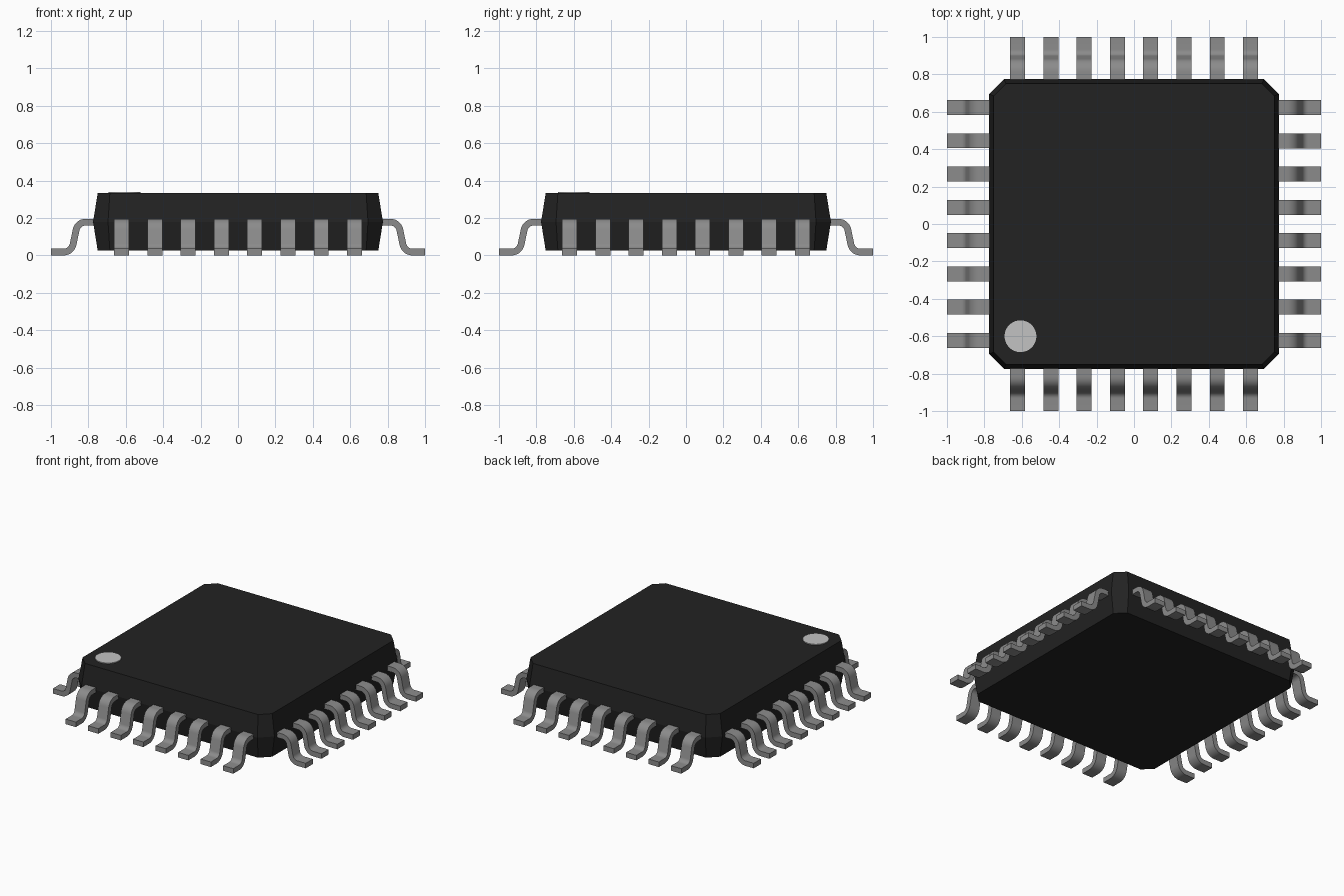
import bpy, bmesh, math
from mathutils import Vector, Matrix

if "Cube" in bpy.data.objects:
    bpy.data.objects.remove(bpy.data.objects["Cube"])


def material(name, value):
    m = bpy.data.materials.new(name)
    m.use_nodes = True
    col = (value, value, value, 1)
    m.diffuse_color = col
    m.node_tree.nodes["Principled BSDF"].inputs["Base Color"].default_value = col
    return m


BLACK = material("black plastic", 0.016)
METAL = material("grey metal", 0.26)
PALE = material("pale grey mark", 0.54)


def finish(name, bm, mat):
    bmesh.ops.recalc_face_normals(bm, faces=bm.faces)
    me = bpy.data.meshes.new(name)
    bm.to_mesh(me)
    bm.free()
    me.materials.append(mat)
    ob = bpy.data.objects.new(name, me)
    bpy.context.collection.objects.link(ob)
    return ob


# Package body: chamfered square, widest at mid height
def chamfered_square(h, c, z):
    pts = []
    for k in range(4):
        rot = Matrix.Rotation(k * math.pi / 2, 3, 'Z')
        pts += [rot @ Vector((h, -c, z)), rot @ Vector((h, c, z))]
    return pts


bm = bmesh.new()
rings = [[bm.verts.new(p) for p in chamfered_square(h, c, z)]
         for h, c, z in ((0.75, 0.685, 0.025), (0.775, 0.695, 0.18), (0.75, 0.685, 0.333))]
for a, b in zip(rings, rings[1:]):
    for i in range(8):
        j = (i + 1) % 8
        bm.faces.new((a[i], a[j], b[j], b[i]))
bm.faces.new(rings[0][::-1])
bm.faces.new(rings[-1])
finish("package_body", bm, BLACK)

# Round corner mark, a thin disc on the top
bm = bmesh.new()
bmesh.ops.create_cone(bm, cap_ends=True, segments=48, radius1=0.085, radius2=0.085,
                      depth=0.009, matrix=Matrix.Translation((-0.607, -0.6, 0.3345)))
finish("corner_mark", bm, PALE)


# Lead centre line: two rounded bends between shoulder and foot
def rounded_path(pts, r, steps=8):
    out = [(pts[0], (pts[1] - pts[0]).normalized())]
    for p, q, s in zip(pts, pts[1:], pts[2:]):
        d1, d2 = (q - p).normalized(), (s - q).normalized()
        ang = d1.angle_signed(d2)          # clockwise positive
        t = r * math.tan(abs(ang) / 2)
        sign = -1 if ang > 0 else 1
        centre = q - d1 * t + Vector((-d1.y, d1.x)) * r * sign
        for k in range(steps + 1):
            rot = Matrix.Rotation(-ang * k / steps, 2)
            d = rot @ d1
            out.append((centre - Vector((-d.y, d.x)) * r * sign, d))
    out.append((pts[-1], (pts[-1] - pts[-2]).normalized()))
    return out


T, W = 0.036, 0.08
path = rounded_path([Vector(p) for p in ((0.75, 0.178), (0.857, 0.178),
                                         (0.89, T / 2), (1.0, T / 2))], 0.052)

# Lead mesh: the path swept with a rectangular section, running out along +x
bm = bmesh.new()
sections = []
for p, d in path:
    n = Vector((-d.y, d.x)) * T / 2
    sections.append([bm.verts.new((q.x, y, q.y)) for q, y in
                     ((p + n, -W / 2), (p + n, W / 2), (p - n, W / 2), (p - n, -W / 2))])
for a, b in zip(sections, sections[1:]):
    for i in range(4):
        j = (i + 1) % 4
        bm.faces.new((a[i], a[j], b[j], b[i]))
bm.faces.new(sections[0])
bm.faces.new(sections[-1])
lead = finish("lead", bm, METAL)
bpy.ops.object.select_all(action='DESELECT')
lead.select_set(True)
bpy.context.view_layer.objects.active = lead
bpy.ops.object.shade_smooth_by_angle(angle=math.radians(30))

# Eight leads on each of the four sides, sharing one mesh
for side, name in enumerate(("left", "back", "right", "front")):
    for i in range(8):
        ob = lead if side == i == 0 else lead.copy()
        if ob is not lead:
            bpy.context.collection.objects.link(ob)
        ob.name = f"{name}_lead_{i + 1}"
        ob.matrix_world = (Matrix.Rotation(side * math.pi / 2, 4, 'Z')
                           @ Matrix.Translation((0, (i - 3.5) * 0.178, 0)))
